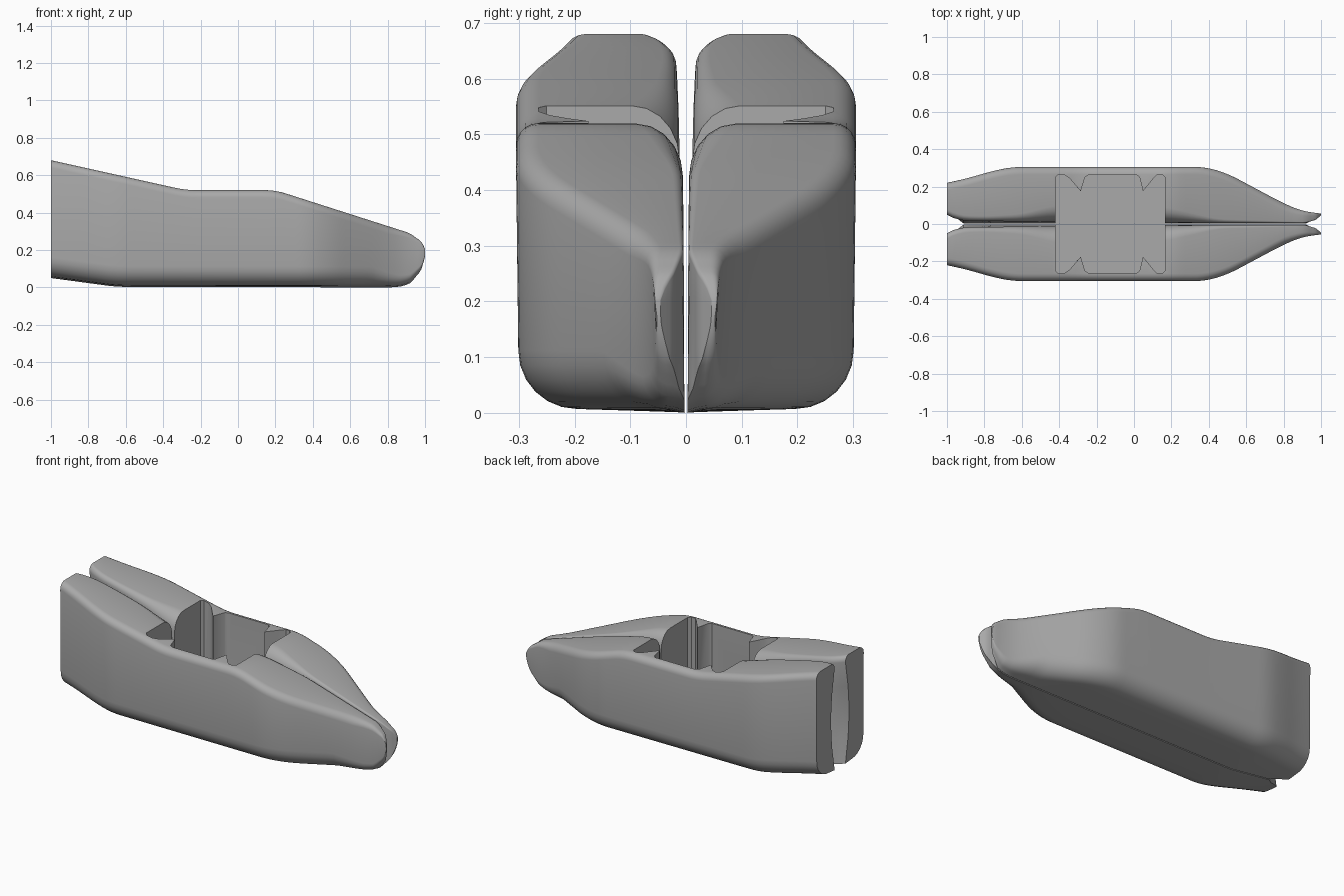
import bpy, bmesh, math

if "Cube" in bpy.data.objects:
    bpy.data.objects.remove(bpy.data.objects["Cube"])

grey = bpy.data.materials.new("plain grey")
grey.diffuse_color = (0.40, 0.40, 0.40, 1)
grey.use_nodes = True
grey.node_tree.nodes["Principled BSDF"].inputs["Base Color"].default_value = grey.diffuse_color

# Lengthwise curves of the hull: (x, value) keys
TOP = [(-1, .68), (-.28, .52), (.2, .52), (.95, .28), (.98, .25), (1, .205)]
BOTTOM = [(-1, .05), (-.65, .003), (.86, 0), (.92, .015), (.97, .055), (1, .165)]
OUTER = [(-1, .22), (-.9, .242), (-.75, .285), (-.65, .305), (.38, .305), (.5, .27),
         (.65, .19), (.8, .11), (.9, .068), (1, .056)]
INNER = [(-1, .05), (-.94, .018), (-.5, .012), (.2, .006), (.95, .004), (1, .046)]
HOLLOW = [(-1, .035), (-.8, 0), (1, 0)]
CHAMFER = [(-1, .03), (-.8, .025), (-.6, .04), (-.42, .09), (.17, .085), (.45, .02), (1, .005)]


def linear(keys, x):
    for (x0, v0), (x1, v1) in zip(keys, keys[1:]):
        if x <= x1:
            return v0 + (v1 - v0) * (x - x0) / (x1 - x0)
    return keys[-1][1]


def smooth(keys, x):
    """Interpolate, rounding off the corners between keys."""
    w = min(.05, 1 - abs(x))
    return sum(linear(keys, x + w * k / 3) for k in range(-3, 4)) / 7


def section(x):
    """Closed cross-section of the half hull."""
    zt, zb, yo, yi = (smooth(k, x) for k in (TOP, BOTTOM, OUTER, INNER))
    hollow, ch = smooth(HOLLOW, x), smooth(CHAMFER, x)
    h, w = zt - zb, yo - yi
    r = min(.105, h * .4, w * .7)       # bilge radius
    t = min(.04, h * .25, w * .4)       # deck edge radius
    c = min(ch, w * .4)                 # inner deck edge width
    d = min(c * 1.15, h * .3)           # inner deck edge drop
    keel = yi if abs(x) > .93 else .003
    pts = [(keel, zb)]
    for k in range(7):
        a = math.pi / 2 * k / 6
        pts.append((yo - .004 - r + r * math.sin(a), zb + .006 * (h > .1) + r - r * math.cos(a)))
    for k in range(6):
        a = math.pi / 2 * k / 5
        pts.append((yo - t + t * math.cos(a), zt - t + t * math.sin(a)))
    for k in range(6):
        a = math.pi / 2 * k / 5
        pts.append((yi + c - c * math.sin(a), zt - d + d * math.cos(a)))
    for f in (.75, .5, .25):
        y = keel + (yi - keel) * f + hollow * math.sin(math.pi * f)
        pts.append((y, zb + (h - d) * f))
    return [(x, y, z) for y, z in pts]


def make_object(name, bm):
    bmesh.ops.recalc_face_normals(bm, faces=bm.faces[:])
    mesh = bpy.data.meshes.new(name)
    bm.to_mesh(mesh)
    bm.free()
    mesh.materials.append(grey)
    obj = bpy.data.objects.new(name, mesh)
    bpy.context.collection.objects.link(obj)
    return obj


def loft(name, rings):
    bm = bmesh.new()
    rows = [[bm.verts.new(p) for p in ring] for ring in rings]
    n = len(rows[0])
    for a, b in zip(rows, rows[1:]):
        for i in range(n):
            j = (i + 1) % n
            bm.faces.new((a[i], a[j], b[j], b[i]))
    bm.faces.new(rows[0])
    bm.faces.new(rows[-1])
    return make_object(name, bm)


# Half hull, with closer stations toward the bow tip
stations = [-1 + 1.9 * i / 64 for i in range(65)] + [.92, .94, .955, .97, .98, .99, 1]
hull = loft("hull", [section(x) for x in stations])

# Cockpit opening with two wedge ribs left on the side wall
plan = [(-.42, -.1), (-.42, .25), (-.405, .265), (-.375, .265), (-.345, .245), (-.285, .175),
        (-.262, .25), (-.245, .262), (.015, .262), (.03, .25), (.048, .175),
        (.105, .245), (.125, .265), (.15, .265), (.165, .25), (.165, -.1)]
cutter = loft("cockpit_cutter", [[(x, y, z) for x, y in plan] for z in (.05, .9)])
cutter.hide_render = True
cutter.hide_viewport = False
cutter.display_type = 'WIRE'

cut = hull.modifiers.new("cockpit", 'BOOLEAN')
cut.operation = 'DIFFERENCE'
cut.solver = 'EXACT'
cut.object = cutter

# Bake the opening, then mirror to the other half
bpy.context.view_layer.update()
baked = bpy.data.meshes.new_from_object(hull.evaluated_get(bpy.context.evaluated_depsgraph_get()))
hull.modifiers.clear()
hull.data = baked
bpy.data.objects.remove(cutter)

bpy.context.view_layer.objects.active = hull
hull.select_set(True)
bpy.ops.object.shade_smooth_by_angle(angle=math.radians(38))
mirror = hull.modifiers.new("other_half", 'MIRROR')
mirror.use_axis = (False, True, False)
mirror.use_mirror_merge = False
